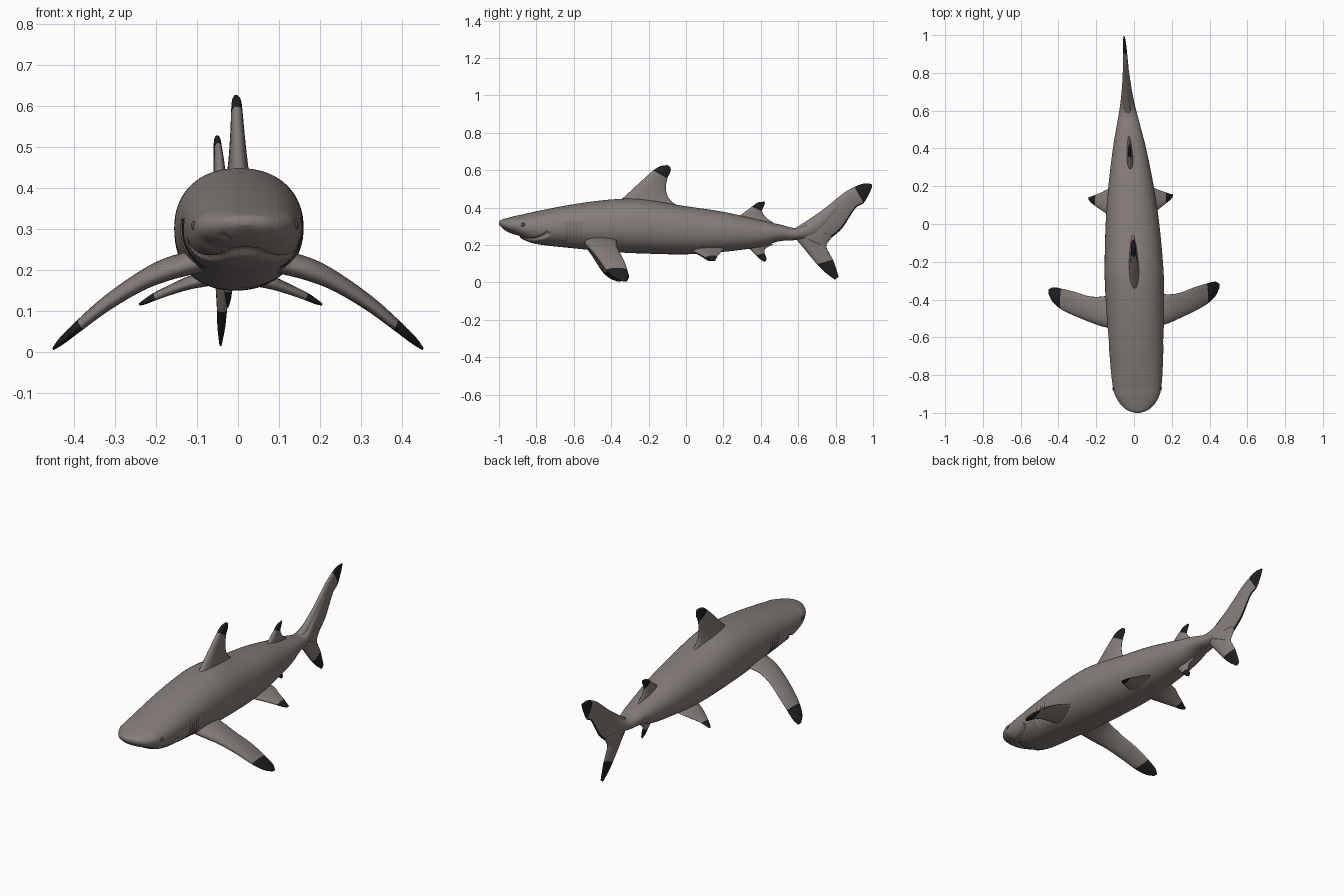
import bpy, bmesh, math
from mathutils import Vector

if "Cube" in bpy.data.objects:
    bpy.data.objects.remove(bpy.data.objects["Cube"])


def material(name, rgb):
    m = bpy.data.materials.new(name)
    m.diffuse_color = (*rgb, 1)
    m.use_nodes = True
    m.node_tree.nodes["Principled BSDF"].inputs["Base Color"].default_value = m.diffuse_color
    return m


GREY = material("warm grey skin", (0.235, 0.205, 0.19))
BLACK = material("black fin tip", (0.014, 0.014, 0.015))
DARK = material("dark grey eye", (0.09, 0.08, 0.075))


def bend(y):
    """Sideways position of the gently curved spine."""
    return -0.008 - 0.036 * y - 0.009 * y * y


def spline(xs, rows, x):
    """Smooth interpolation of table rows at x."""
    n = len(xs)
    i = max(0, min(n - 2, sum(1 for v in xs if v <= x) - 1))
    h = xs[i + 1] - xs[i]
    t = (x - xs[i]) / h

    def slope(k, c):
        a, b = max(k - 1, 0), min(k + 1, n - 1)
        return (rows[b][c] - rows[a][c]) / (xs[b] - xs[a])

    return [(2*t**3 - 3*t*t + 1) * rows[i][c] + (t**3 - 2*t*t + t) * h * slope(i, c)
            + (3*t*t - 2*t**3) * rows[i+1][c] + (t**3 - t*t) * h * slope(i+1, c)
            for c in range(len(rows[0]))]


def loft(name, rings, rule=lambda row, col: 0):
    """Skin closed rings into a smooth object; rule picks the material per face."""
    bm = bmesh.new()
    vs = [[bm.verts.new(p) for p in ring] for ring in rings]
    n = len(vs[0])
    for i in range(len(vs) - 1):
        for j in range(n):
            f = bm.faces.new((vs[i][j], vs[i][(j+1) % n], vs[i+1][(j+1) % n], vs[i+1][j]))
            f.material_index = rule(i, j)
    bm.faces.new(vs[0])
    bm.faces.new(vs[-1]).material_index = rule(len(vs) - 2, 0)
    bmesh.ops.recalc_face_normals(bm, faces=bm.faces[:])
    for f in bm.faces:
        f.smooth = True
    me = bpy.data.meshes.new(name)
    bm.to_mesh(me)
    bm.free()
    me.materials.append(GREY)
    me.materials.append(BLACK)
    ob = bpy.data.objects.new(name, me)
    bpy.context.collection.objects.link(ob)
    return ob


# Body: y, half width, top z, bottom z
BODY = [(-1, .012, .324, .308), (-.99, .045, .333, .297), (-.97, .075, .34, .28),
        (-.94, .1, .348, .264), (-.9, .12, .358, .248), (-.87, .127, .364, .228),
        (-.8, .135, .38, .205), (-.6, .147, .418, .182), (-.4, .155, .443, .163),
        (-.25, .156, .446, .155), (0, .142, .407, .15), (.2, .12, .377, .163),
        (.4, .088, .332, .19), (.5, .067, .31, .22), (.6, .045, .292, .228),
        (.7, .028, .35, .255), (.85, .012, .465, .43)]


def gauss(d, w):
    return math.exp(-(d / w) ** 2)


def dent(x, y, z, zm):
    """How far the skin sinks towards the spine: mouth, nostrils and gill slits."""
    d = 0
    if y < -.7 and z < zm and abs(x) < .135:
        d += .17 * gauss(y + .9 - .11 * (x / .11) ** 2, .011)
        d += .12 * gauss(math.hypot(abs(x) - .055, y + .962), .011)
    if -.66 < y < -.53:
        fade = max(0, min(1, (z - .205) / .02, (.325 - z) / .02))
        d += fade * sum(.055 * gauss(y + .632 - .018 * k, .005) for k in range(5))
    return d


rings, N, SEG = [], 340, 72
ys = [-1 + .06 * (k / 30) ** 2 for k in range(30)]
ys += [-.94 + 1.79 * k / N for k in range(N + 1)]
for y in ys:
    w, top, bot = spline([r[0] for r in BODY], [r[1:] for r in BODY], y)
    zm = bot + .5 * (top - bot)
    ring = []
    for j in range(SEG):
        a = 2 * math.pi * j / SEG
        c, s = math.cos(a), math.sin(a)
        e = 2 / 2.2
        x = w * math.copysign(abs(c) ** e, c)
        dz = (top - bot) / 2 * math.copysign(abs(s) ** e, s)
        k = 1 - dent(x, y, zm + dz, zm)
        ring.append((bend(y) + x * k, y, zm + dz * k))
    rings.append(ring)
loft("body", rings)


def fin(name, stations, normal, black_from, edge=False):
    """Loft rounded blade sections; stations are leading xyz, trailing xyz, thickness."""
    rings, sub, seg = [], 10, 24
    normal = Vector(normal).normalized()
    idx = list(range(len(stations)))
    for i in range((len(stations) - 1) * sub + 1):
        v = spline(idx, stations, i / sub)
        lead, trail, th = Vector(v[:3]), Vector(v[3:6]), v[6]
        ring = []
        for j in range(seg):
            u = 2 * math.pi * j / seg
            s = (1 - math.cos(u)) / 2
            ring.append(lead.lerp(trail, s) + normal * (th / 2 * math.sin(u) * (1.35 - .75 * s)))
        rings.append(ring)

    def rule(row, col):
        rear = edge and row > sub and abs(col + .5 - seg / 2) < 2
        return 1 if row >= black_from * sub or rear else 0

    return loft(name, rings, rule)


def upright_fin(name, rows, black_from, edge=False):
    """Rows: leading y, z, trailing y, z, thickness; placed on the curved spine."""
    fin(name, [(bend(a), a, b, bend(c), c, d, t) for a, b, c, d, t in rows],
        (1, 0, 0), black_from, edge)


upright_fin("front_dorsal_fin", [
    (-.36, .43, -.02, .395, .055), (-.30, .485, -.085, .44, .044),
    (-.235, .545, -.107, .495, .034), (-.175, .598, -.1, .555, .027),
    (-.14, .62, -.083, .592, .022), (-.1, .627, -.082, .615, .01)], 3)
upright_fin("rear_dorsal_fin", [
    (.26, .335, .48, .31, .035), (.32, .38, .43, .345, .026), (.352, .405, .408, .378, .02),
    (.385, .427, .413, .4, .015), (.42, .432, .422, .42, .006)], 2)
upright_fin("anal_fin", [
    (.3, .22, .47, .205, .035), (.35, .17, .425, .18, .024), (.375, .145, .42, .157, .018),
    (.395, .125, .428, .138, .013), (.422, .108, .431, .122, .005)], 2)
upright_fin("upper_tail_lobe", [
    (.56, .275, .74, .19, .06), (.65, .332, .775, .235, .046), (.74, .395, .835, .29, .034),
    (.84, .475, .905, .395, .026), (.9, .51, .95, .425, .021),
    (.945, .527, .982, .48, .016), (.992, .527, .996, .515, .006)], 4, True)
upright_fin("lower_tail_lobe", [
    (.57, .25, .795, .26, .05), (.615, .2, .752, .2, .04), (.66, .145, .765, .158, .032),
    (.70, .097, .785, .122, .024), (.745, .053, .802, .075, .018),
    (.795, .014, .816, .03, .006)], 3)

# Paired fins: x, leading y, z, trailing y, z, thickness
PECTORAL = [(.09, -.55, .22, -.36, .23, .06), (.17, -.53, .195, -.372, .215, .052),
            (.24, -.50, .165, -.365, .18, .042), (.32, -.462, .115, -.335, .125, .034),
            (.385, -.425, .064, -.315, .07, .026), (.428, -.385, .028, -.305, .03, .018),
            (.451, -.342, .008, -.315, .006, .006)]
PELVIC = [(.04, .02, .18, .2, .19, .04), (.10, .045, .165, .2, .175, .03),
          (.15, .08, .147, .18, .155, .022), (.185, .107, .132, .168, .14, .017),
          (.21, .128, .12, .16, .125, .011), (.223, .145, .115, .157, .117, .005)]
for side, label in ((1, "left"), (-1, "right")):
    def sweep(x):
        return -.07 * x if side < 0 else 0
    for part, rows, dx, tilt, black in (("pectoral", PECTORAL, 0, .6, 4),
                                        ("pelvic", PELVIC, -.018, .42, 3)):
        fin(f"{label}_{part}_fin",
            [(side * x + dx, a + sweep(x), b, side * x + dx, c + sweep(x), d, t)
             for x, a, b, c, d, t in rows], (side * tilt, 0, 1), black)
    # Eye
    bpy.ops.mesh.primitive_uv_sphere_add(segments=20, ring_count=12, radius=.011,
                                         location=(bend(-.872) + side * .124, -.872, .308))
    eye = bpy.context.object
    eye.name = label + "_eye"
    eye.scale.x = .6
    eye.data.materials.append(DARK)
    bpy.ops.object.shade_smooth()
